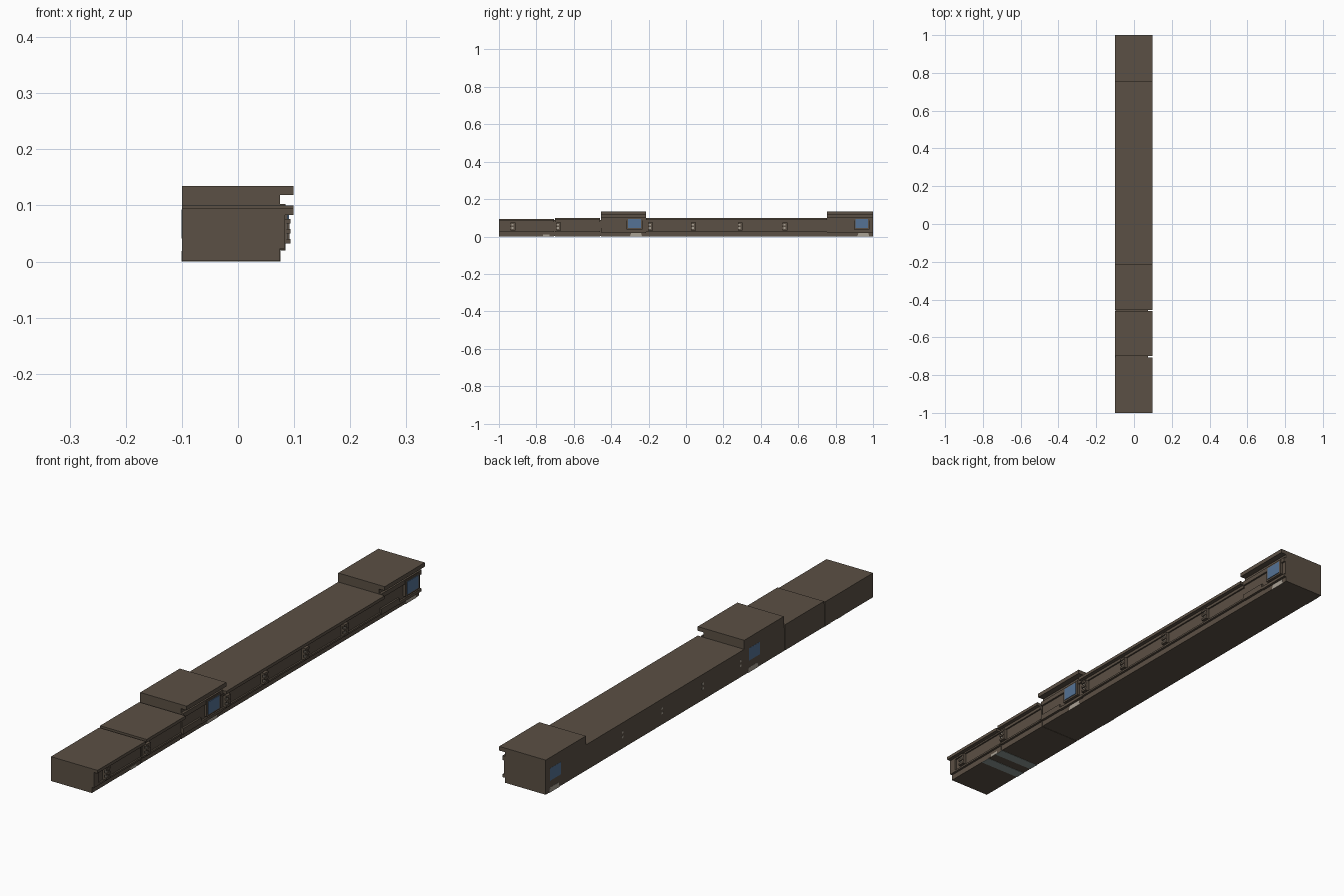
import bpy


def mat(name, rgb):
    m = bpy.data.materials.new(name)
    m.diffuse_color = (*rgb, 1)
    return m


BROWN = mat("dark brown", (0.105, 0.08, 0.058))
BLUE = mat("window blue", (0.09, 0.17, 0.30))
LIGHT = mat("pale beige", (0.40, 0.36, 0.30))
GREY = mat("grey green", (0.27, 0.32, 0.30))


def prism(name, pts, axis, a, b, m):
    """Extrude a closed outline: axis 'y' takes (x, z) points, axis 'x' takes (y, z)."""
    n = len(pts)
    place = (lambda p, t: (p[0], t, p[1])) if axis == 'y' else (lambda p, t: (t, p[0], p[1]))
    verts = [place(p, t) for t in (a, b) for p in pts]
    faces = [tuple(range(n)), tuple(range(2 * n - 1, n - 1, -1))]
    faces += [(i, i + n, (i + 1) % n + n, (i + 1) % n) for i in range(n)]
    if axis == 'x':
        faces = [f[::-1] for f in faces]
    me = bpy.data.meshes.new(name)
    me.from_pydata(verts, [], faces)
    me.materials.append(m)
    ob = bpy.data.objects.new(name, me)
    bpy.context.collection.objects.link(ob)
    return ob


def box(name, x, y, z, m=BROWN):
    pts = [(x[0], z[0]), (x[1], z[0]), (x[1], z[1]), (x[0], z[1])]
    return prism(name, pts, 'y', y[0], y[1], m)


def wall_profile(top):
    # low wall: recessed foot, projecting panel, overhanging coping
    return [(-0.1, 0.001), (0.075, 0.001), (0.075, 0.023), (0.084, 0.023), (0.084, 0.03),
            (0.078, 0.03), (0.078, 0.077), (0.084, 0.077), (0.084, top - 0.012),
            (0.099, top - 0.012), (0.099, top), (-0.1, top)]


# Low wall runs
prism("front_wall_run", wall_profile(0.095), 'y', -1.0, -0.706, BROWN)
prism("short_wall_run", wall_profile(0.100), 'y', -0.70, -0.461, BROWN)
prism("long_wall_run", wall_profile(0.100), 'y', -0.213, 0.755, BROWN)
box("joint_filler", (-0.099, 0.073), (-0.71, -0.69), (0.002, 0.088))
box("joint_filler", (-0.099, 0.073), (-0.47, -0.45), (0.002, 0.088))

# Taller blocks with overhanging roof, window, side ledge and ground grille
tower = [(-0.1, 0.001), (0.075, 0.001), (0.075, 0.023), (0.078, 0.023), (0.078, 0.086),
         (0.085, 0.086), (0.085, 0.103), (0.075, 0.103), (0.075, 0.119),
         (0.099, 0.119), (0.099, 0.135), (-0.1, 0.135)]
for y0, y1, win in ((-0.455, -0.213, -0.275), (0.755, 1.0, 0.94)):
    prism("tower_block", tower, 'y', y0, y1, BROWN)
    box("tower_low_panel", (0.074, 0.085), (y0, y0 + 0.11), (0.022, 0.045))
    box("tower_ledge", (0.074, 0.085), (y0 + 0.11, y1), (0.020, 0.031))
    box("window_frame", (0.074, 0.088), (win - 0.042, win + 0.042), (0.038, 0.099))
    box("window_pane", (0.0875, 0.0905), (win - 0.034, win + 0.034), (0.045, 0.093), BLUE)
    box("rear_window_pane", (-0.1005, -0.0995), (win - 0.034, win + 0.034), (0.045, 0.093), BLUE)
    for x in (0.0745, -0.1005):
        prism("ground_grille", [(win - 0.025, 0), (win + 0.04, 0), (win + 0.035, 0.019),
                                (win - 0.018, 0.019)], 'x', x, x + 0.0015, LIGHT)

# Louvred vents along the wall
for y in (-0.925, -0.68, -0.19, 0.04, 0.29, 0.53):
    box("vent_back", (0.077, 0.086), (y - 0.013, y + 0.013), (0.034, 0.074))
    box("vent_pane", (0.0855, 0.0885), (y - 0.009, y + 0.009), (0.038, 0.070), LIGHT)
    for z in (0.036, 0.054, 0.072):
        box("vent_slat", (0.077, 0.094), (y - 0.013, y + 0.013), (z - 0.004, z + 0.004))
    box("vent_post", (0.077, 0.092), (y + 0.002, y + 0.013), (0.034, 0.074))
    if -0.5 < y:
        for z in (0.045, 0.063):
            box("rear_vent_dot", (-0.1005, -0.0995), (y - 0.006, y + 0.004),
                (z - 0.004, z + 0.004), LIGHT)

# Raised end frame on the front run
box("front_frame_end", (0.077, 0.084), (-1.0, -0.97), (0.023, 0.083))

# Pale strips under the front run and small side plate
for y in (-0.80, -0.72):
    box("underside_strip", (-0.1, 0.075), (y - 0.02, y + 0.02), (0, 0.0015), GREY)
box("side_plate", (0.0745, 0.076), (-0.765, -0.73), (0, 0.010), LIGHT)
